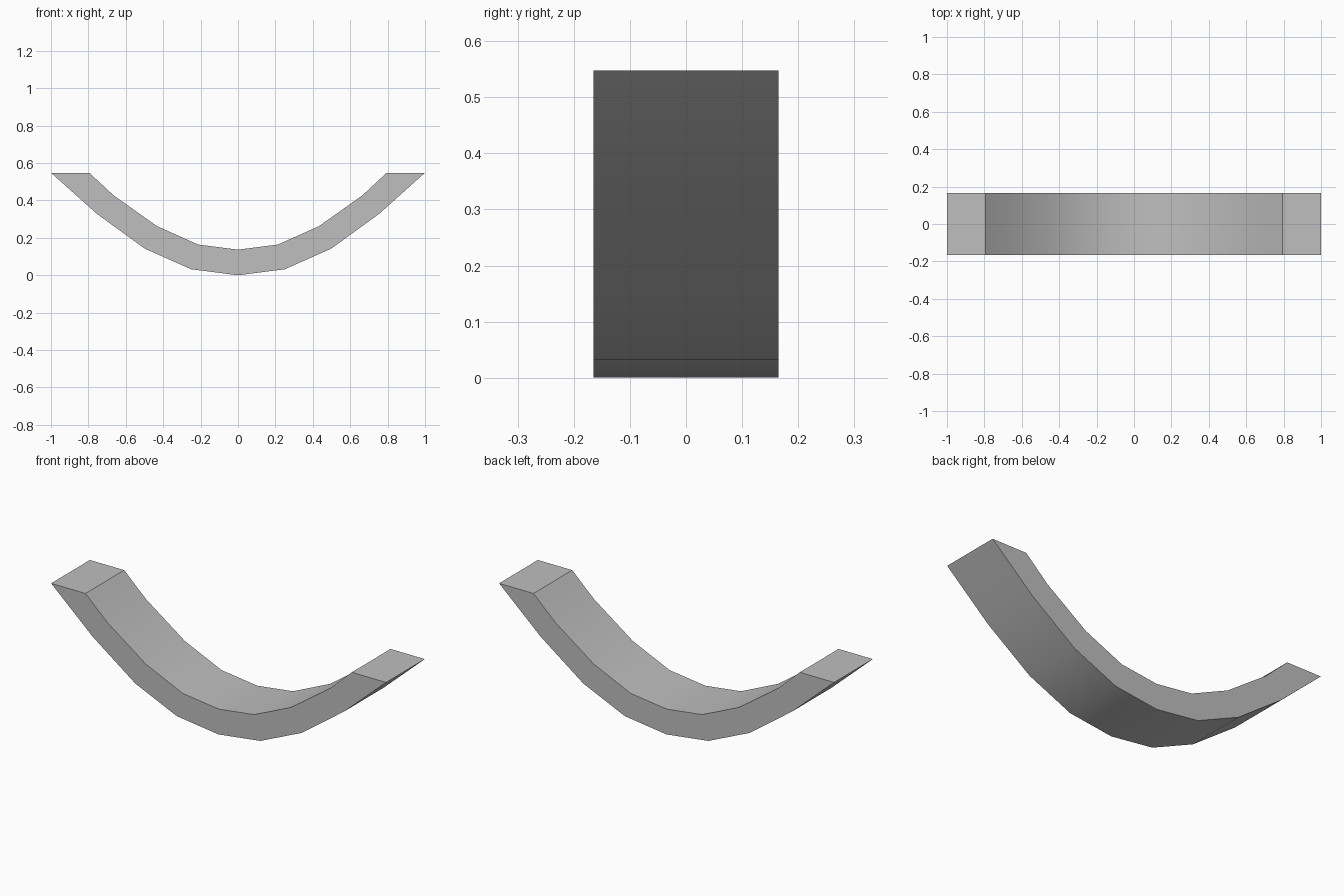
import bpy
import bmesh
import math

cube = bpy.data.objects.get("Cube")
if cube:
    bpy.data.objects.remove(cube, do_unlink=True)

HALF_DEPTH = 0.165

# Plain grey material
grey = bpy.data.materials.new("light grey")
grey.use_nodes = True
colour = (0.52, 0.52, 0.52, 1)
grey.diffuse_color = colour
grey.node_tree.nodes["Principled BSDF"].inputs["Base Color"].default_value = colour

# Half profiles from the centre to the tip, as (x, z)
outer = [(0, 0), (0.25, 0.032), (0.498, 0.142), (0.753, 0.327), (1, 0.548)]
inner = [(0, 0.137), (0.213, 0.164), (0.432, 0.262), (0.665, 0.427), (0.795, 0.548)]


def mirrored(half):
    return [(-x, z) for x, z in half[:0:-1]] + half


# Curved rocker bar: one row of four corners per station, joined by quads
bm = bmesh.new()
rows = []
for (xo, zo), (xi, zi) in zip(mirrored(outer), mirrored(inner)):
    corners = [(xo, -HALF_DEPTH, zo), (xo, HALF_DEPTH, zo),
               (xi, HALF_DEPTH, zi), (xi, -HALF_DEPTH, zi)]
    rows.append([bm.verts.new(c) for c in corners])
for a, b in zip(rows, rows[1:]):
    for i in range(4):
        j = (i + 1) % 4
        bm.faces.new((a[i], a[j], b[j], b[i]))
# Level end caps
bm.faces.new(rows[0])
bm.faces.new(rows[-1])
bmesh.ops.recalc_face_normals(bm, faces=bm.faces)

mesh = bpy.data.meshes.new("curved_bar")
bm.to_mesh(mesh)
bm.free()
mesh.materials.append(grey)
bar = bpy.data.objects.new("curved_bar", mesh)
bpy.context.collection.objects.link(bar)

# Smooth along the curve, sharp at the rims and caps
bpy.ops.object.select_all(action="DESELECT")
bar.select_set(True)
bpy.context.view_layer.objects.active = bar
bpy.ops.object.shade_smooth_by_angle(angle=math.radians(30))
